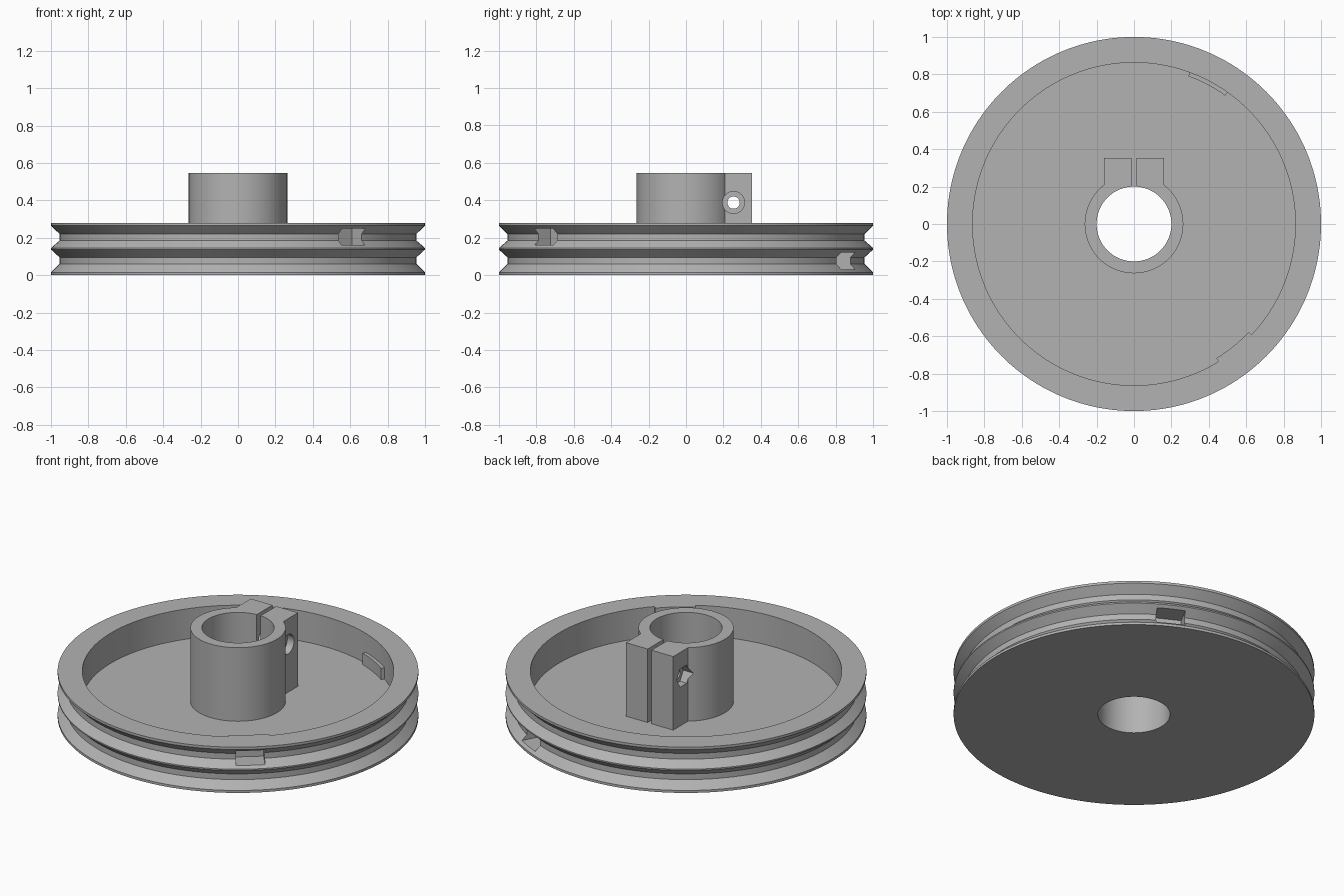
import bpy
import bmesh
from math import cos, sin, pi, radians
from mathutils import Matrix

if "Cube" in bpy.data.objects:
    bpy.data.objects.remove(bpy.data.objects["Cube"], do_unlink=True)

grey = bpy.data.materials.new("plain_grey")
grey.use_nodes = True
GREY = (0.45, 0.45, 0.45, 1)
grey.diffuse_color = GREY
grey.node_tree.nodes["Principled BSDF"].inputs["Base Color"].default_value = GREY

FLOOR, RIM, TOP = 0.095, 0.28, 0.545
BORE, HUB, WALL = 0.2, 0.2635, 0.863
BOLT_Y, BOLT_Z = 0.254, 0.388


def finish(name, bm):
    bmesh.ops.recalc_face_normals(bm, faces=bm.faces)
    mesh = bpy.data.meshes.new(name)
    bm.to_mesh(mesh)
    bm.free()
    mesh.materials.append(grey)
    obj = bpy.data.objects.new(name, mesh)
    bpy.context.collection.objects.link(obj)
    return obj


def lathe(name, profile, start=0.0, sweep=2 * pi, steps=160):
    """Sweep a closed (radius, z) profile round the z axis."""
    full = sweep > 6.28
    bm = bmesh.new()
    rings = []
    for i in range(steps if full else steps + 1):
        a = start + sweep * i / steps
        rings.append([bm.verts.new((r * cos(a), r * sin(a), z)) for r, z in profile])
    n = len(profile)
    for i in range(steps):
        a, b = rings[i], rings[(i + 1) % len(rings)]
        for j in range(n):
            k = (j + 1) % n
            bm.faces.new((a[j], b[j], b[k], a[k]))
    if not full:
        bm.faces.new(rings[0])
        bm.faces.new(rings[-1])
    return finish(name, bm)


def box(name, low, high, turn=0.0):
    bm = bmesh.new()
    bmesh.ops.create_cube(bm, size=1)
    for v in bm.verts:
        v.co = [l + (h - l) * (c + 0.5) for l, h, c in zip(low, high, v.co)]
    bmesh.ops.rotate(bm, verts=bm.verts, matrix=Matrix.Rotation(turn, 3, 'Z'))
    return finish(name, bm)


def rod_x(name, radius, x0, x1, sides):
    bm = bmesh.new()
    bmesh.ops.create_cone(bm, cap_ends=True, segments=sides, radius1=radius,
                          radius2=radius, depth=x1 - x0)
    bmesh.ops.rotate(bm, verts=bm.verts, matrix=Matrix.Rotation(pi / 2, 3, 'Y'))
    bmesh.ops.translate(bm, verts=bm.verts, vec=((x0 + x1) / 2, BOLT_Y, BOLT_Z))
    return finish(name, bm)


def combine(target, tool, operation):
    mod = target.modifiers.new(tool.name, 'BOOLEAN')
    mod.operation = operation
    mod.solver = 'EXACT'
    mod.object = tool
    bpy.context.view_layer.objects.active = target
    bpy.ops.object.modifier_apply(modifier=mod.name)
    bpy.data.objects.remove(tool, do_unlink=True)


# Dished disc with two belt grooves and a central hub
grooves = [(1, 0.015), (0.954, 0.06), (0.954, 0.095), (1, 0.137),
           (1, 0.145), (0.954, 0.185), (0.954, 0.22), (1, 0.265)]
pulley = lathe("grooved_pulley", [(BORE, 0), (1, 0)] + grooves + [
    (1, RIM), (WALL, RIM), (WALL, FLOOR), (HUB, FLOOR), (HUB, TOP), (BORE, TOP)])

# Clamp ears on the back of the hub
combine(pulley, box("clamp_ears", (-0.16, 0.205, 0.05), (0.16, 0.352, TOP)), 'UNION')

# Belt anchor pockets, each backed by a thicker patch of inner wall
for angle, low, high, patch_low, patch_high in (
        (-50.9, 0.16, 0.25, 0.12, RIM), (62.2, 0.03, 0.122, 0.05, 0.165)):
    a = radians(angle)
    half = radians(7.6)
    patch = [(0.842, patch_low), (0.88, patch_low), (0.88, patch_high), (0.842, patch_high)]
    combine(pulley, lathe("pocket_backing", patch, a - half, 2 * half, 8), 'UNION')
    combine(pulley, box("anchor_pocket", (0.868, -0.08, low), (1.1, 0.08, high), a),
            'DIFFERENCE')

# Clamp slot, bolt hole, round head recess and hexagonal nut recess
combine(pulley, box("clamp_slot", (-0.013, 0.1, FLOOR), (0.013, 0.5, 0.7)), 'DIFFERENCE')
combine(pulley, rod_x("bolt_hole", 0.033, -0.3, 0.3, 32), 'DIFFERENCE')
combine(pulley, rod_x("head_recess", 0.059, 0.115, 0.3, 40), 'DIFFERENCE')
combine(pulley, rod_x("nut_recess", 0.064, -0.3, -0.115, 6), 'DIFFERENCE')

# Smooth round surfaces, crisp edges
bpy.ops.object.select_all(action='DESELECT')
pulley.select_set(True)
bpy.context.view_layer.objects.active = pulley
bpy.ops.object.shade_smooth_by_angle(angle=radians(25))
